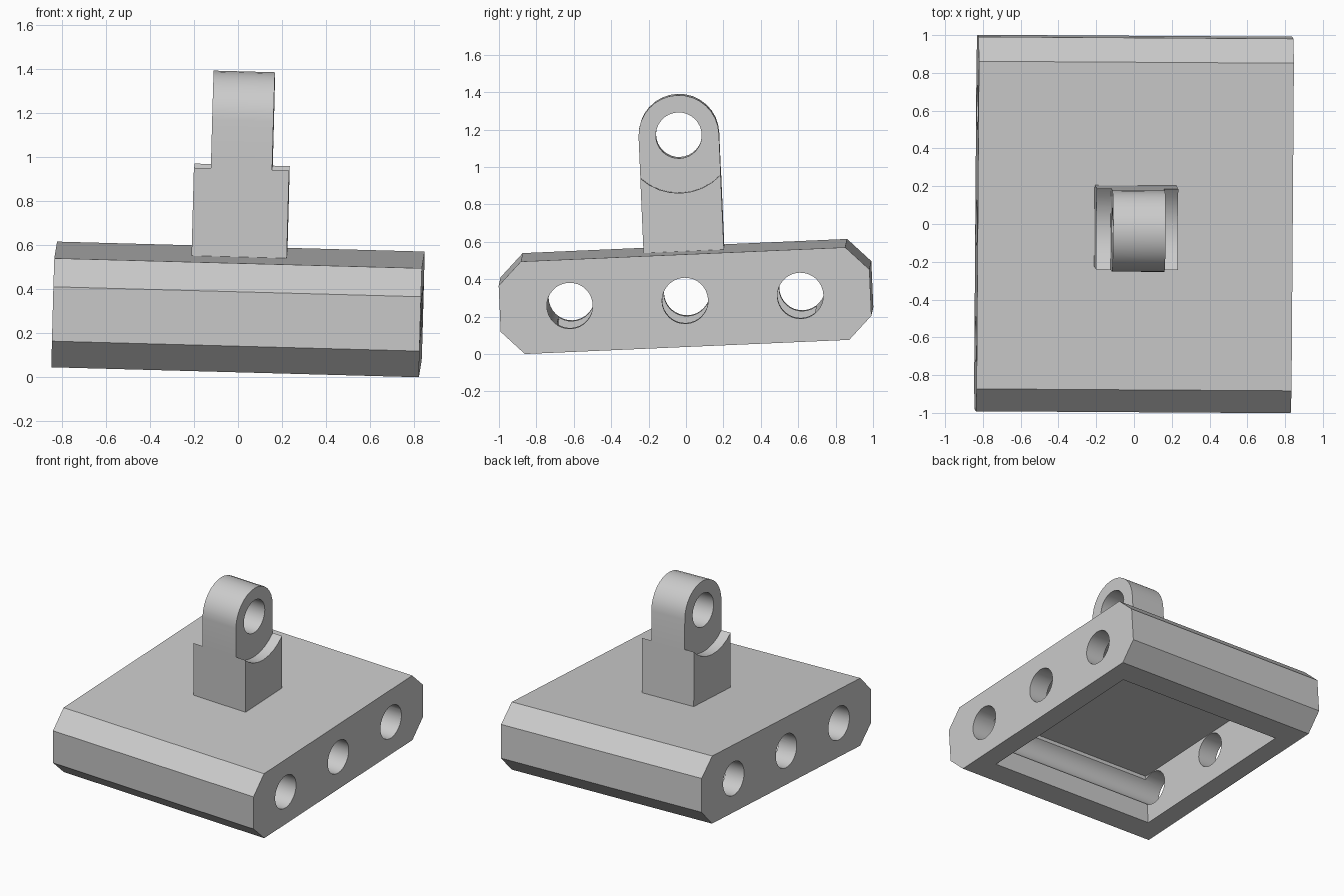
import bpy, bmesh, math
from mathutils import Euler, Matrix

if "Cube" in bpy.data.objects:
    bpy.data.objects.remove(bpy.data.objects["Cube"])

grey = bpy.data.materials.new("grey plastic")
colour = (0.6, 0.6, 0.6, 1)
grey.diffuse_color = colour
grey.use_nodes = True
grey.node_tree.nodes["Principled BSDF"].inputs["Base Color"].default_value = colour

# The whole part leans slightly; dimensions below are in its own level frame
TILT = Euler([math.radians(a) for a in (2.5, 1.55, -0.35)]).to_matrix().to_4x4()
PLACE = Matrix.Translation((0, 0, 0.308)) @ TILT

HALF_X, HALF_Y, HALF_Z = 0.834, 0.992, 0.2475
CHAMFER = 0.124
HOLE_R = 0.123
EYE_Z, LUG_R, LUG_X, EYE_X = 0.866, 0.215, 0.216, 0.139


def arc(cz, r, start, end, steps):
    angles = [start + (end - start) * i / steps for i in range(steps + 1)]
    return [(r * math.cos(a), cz + r * math.sin(a)) for a in angles]


def prism(name, profile, x0, x1, y=0):
    """Extrude a (y, z) profile along x."""
    bm = bmesh.new()
    face = bm.faces.new([bm.verts.new((x0, y + p, q)) for p, q in profile])
    new = bmesh.ops.extrude_face_region(bm, geom=[face])["geom"]
    verts = [v for v in new if isinstance(v, bmesh.types.BMVert)]
    bmesh.ops.translate(bm, verts=verts, vec=(x1 - x0, 0, 0))
    bmesh.ops.recalc_face_normals(bm, faces=bm.faces)
    mesh = bpy.data.meshes.new(name)
    bm.to_mesh(mesh)
    bm.free()
    mesh.materials.append(grey)
    ob = bpy.data.objects.new(name, mesh)
    bpy.context.collection.objects.link(ob)
    return ob


def rod(name, z, r, x0, x1, y=0):
    return prism(name, arc(z, r, 0, math.tau, 32)[:-1], x0, x1, y)


def cut(ob, cutters):
    bpy.context.view_layer.objects.active = ob
    for cutter in cutters:
        mod = ob.modifiers.new("cut", 'BOOLEAN')
        mod.operation, mod.solver, mod.object = 'DIFFERENCE', 'EXACT', cutter
        bpy.ops.object.modifier_apply(modifier=mod.name)
        bpy.data.objects.remove(cutter)


# Base block with chamfered front and back edges
inner_y, inner_z = HALF_Y - CHAMFER, HALF_Z - CHAMFER
quarter = [(HALF_Y, inner_z), (inner_y, HALF_Z)]
half = quarter + [(-y, z) for y, z in reversed(quarter)]
base = prism("base_block", half + [(-y, -z) for y, z in half], -HALF_X, HALF_X)

# Underside pocket and three cross holes
pocket_top = HOLE_R + 0.003
pocket = prism("pocket_cutter", [(-0.69, -0.5), (0.69, -0.5),
                                 (0.69, pocket_top), (-0.69, pocket_top)], -0.683, 0.683)
cut(base, [pocket] + [rod("hole_cutter", 0, HOLE_R, -1, 1, y) for y in (-0.617, 0, 0.617)])

# Lug with a rounded top, scooped shoulders and an eye
lug = prism("lug", arc(EYE_Z, LUG_R, 0, math.pi, 16)
            + [(-LUG_R, HALF_Z - 0.02), (LUG_R, HALF_Z - 0.02)], -LUG_X, LUG_X)
cut(lug, [rod("shoulder_cutter", EYE_Z, 0.307, EYE_X, 0.5),
          rod("shoulder_cutter", EYE_Z, 0.307, -0.5, -EYE_X),
          rod("eye_cutter", EYE_Z, HOLE_R, -1, 1)])

# Lean both parts and smooth the curved walls
for ob in (base, lug):
    ob.data.transform(PLACE)
    bpy.ops.object.select_all(action='DESELECT')
    ob.select_set(True)
    bpy.context.view_layer.objects.active = ob
    bpy.ops.object.shade_smooth_by_angle(angle=math.radians(30))
